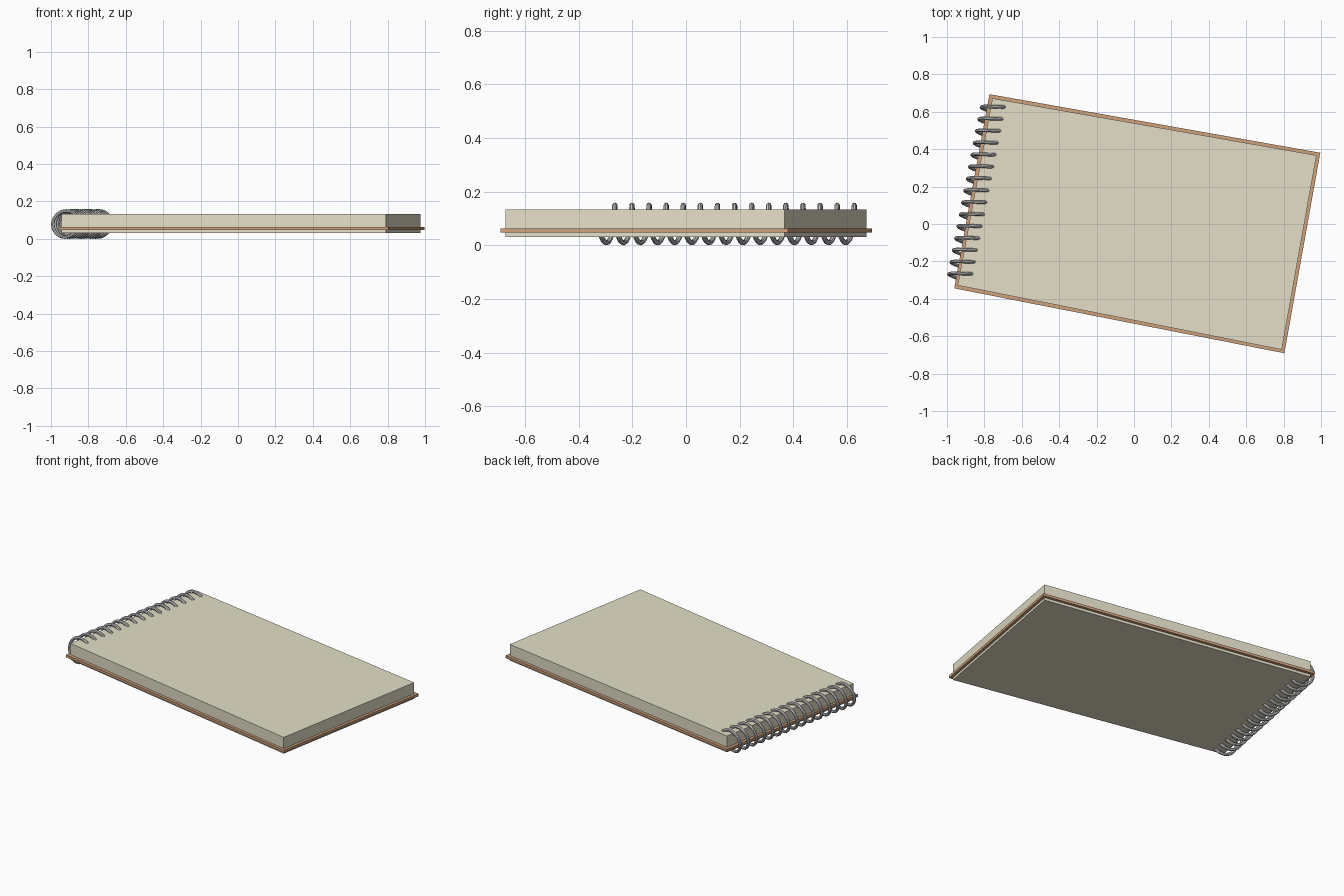
import bpy, bmesh
from math import sin, cos, tau
from mathutils import Vector

if "Cube" in bpy.data.objects:
    bpy.data.objects.remove(bpy.data.objects["Cube"])


def material(name, color):
    m = bpy.data.materials.new(name)
    m.diffuse_color = (*color, 1)
    m.use_nodes = True
    m.node_tree.nodes["Principled BSDF"].inputs["Base Color"].default_value = m.diffuse_color
    return m


def slab(name, corners, z0, z1, mat):
    """Extrude a flat outline from z0 up to z1."""
    bm = bmesh.new()
    base = bm.faces.new([bm.verts.new((x, y, z0)) for x, y in corners])
    top = bmesh.ops.extrude_face_region(bm, geom=[base])["geom"]
    bmesh.ops.translate(bm, vec=(0, 0, z1 - z0),
                        verts=[g for g in top if isinstance(g, bmesh.types.BMVert)])
    bmesh.ops.recalc_face_normals(bm, faces=bm.faces)
    me = bpy.data.meshes.new(name)
    bm.to_mesh(me)
    bm.free()
    ob = bpy.data.objects.new(name, me)
    bpy.context.collection.objects.link(ob)
    me.materials.append(mat)
    return ob


paper = material("paper", (0.78, 0.74, 0.58))
card = material("card", (0.62, 0.36, 0.2))
steel = material("steel", (0.6, 0.6, 0.62))

# Page block, slightly smaller than the board that rims it
slab("page_block", [(-0.943, -0.328), (0.79, -0.672), (0.976, 0.367), (-0.757, 0.672)],
     0.031, 0.134, paper)
slab("cover_board", [(-0.961, -0.344), (0.804, -0.691), (0.996, 0.381), (-0.773, 0.694)],
     0.047, 0.063, card)

# Spiral binding: a continuous helix along the left edge
TURNS, STEPS, R, WIRE = 15, 28, 0.07, 0.0095
first, last = Vector((-0.744, 0.627, 0.0797)), Vector((-0.918, -0.265, 0.0797))
pitch = (last - first) / (TURNS - 1)
across = Vector((-pitch.y, pitch.x, 0)).normalized()
curve = bpy.data.curves.new("spiral_binding", "CURVE")
curve.dimensions = "3D"
curve.bevel_depth = WIRE
curve.bevel_resolution = 2
curve.use_fill_caps = True
spline = curve.splines.new("POLY")
spline.points.add(TURNS * STEPS)
for i, p in enumerate(spline.points):
    t = i / STEPS
    a = t * tau
    co = first + pitch * (t - 0.25) + across * (R * cos(a)) + Vector((0, 0, R * sin(a)))
    p.co = (*co, 1)
coil = bpy.data.objects.new("spiral_binding", curve)
bpy.context.collection.objects.link(coil)
curve.materials.append(steel)
bpy.context.view_layer.objects.active = coil
coil.select_set(True)
bpy.ops.object.convert(target="MESH")
bpy.ops.object.shade_smooth_by_angle()
